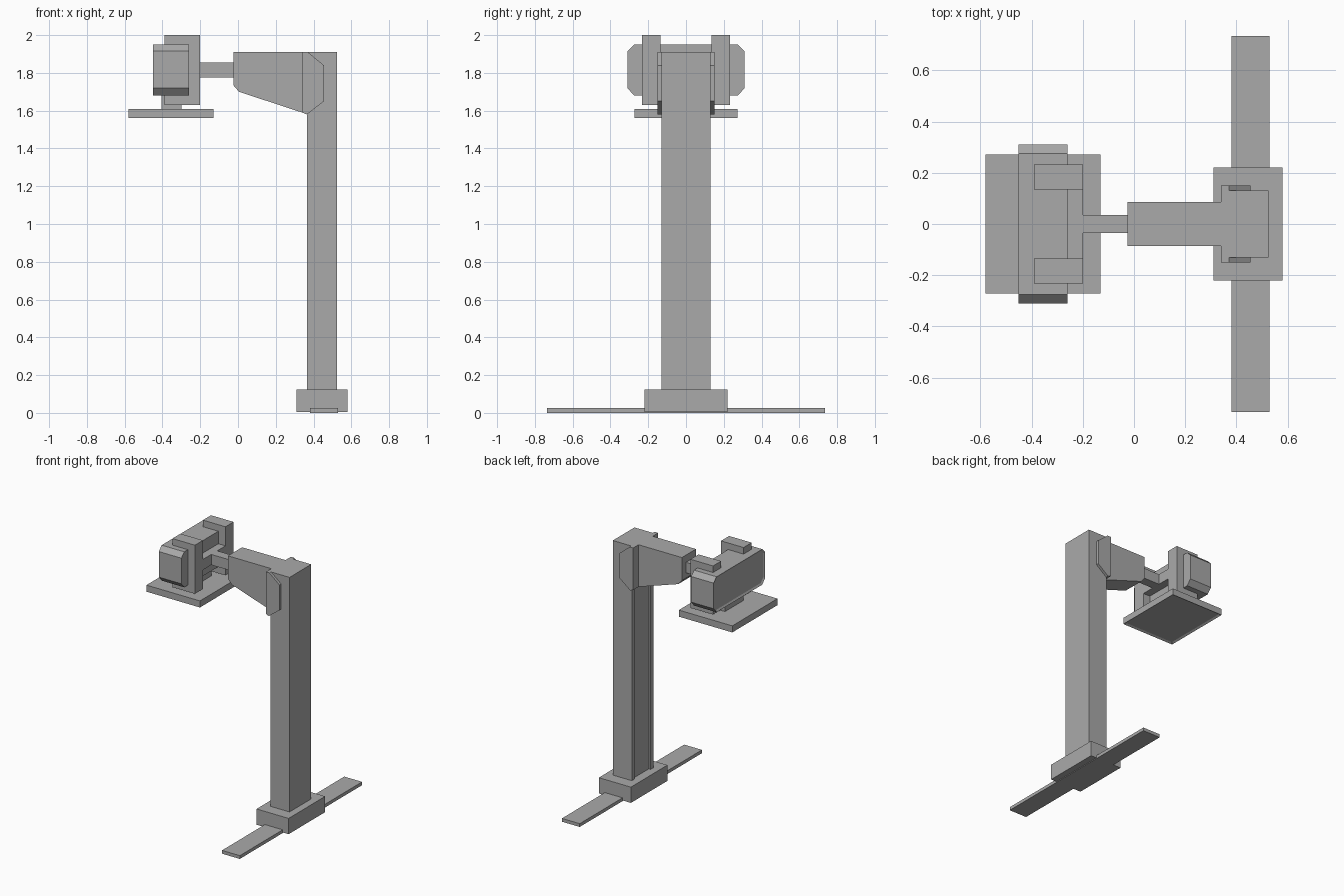
import bpy
import bmesh

cube = bpy.data.objects.get("Cube")
if cube:
    bpy.data.objects.remove(cube, do_unlink=True)

grey = bpy.data.materials.new("plain grey")
grey.use_nodes = True
colour = (0.4, 0.4, 0.4, 1)
grey.diffuse_color = colour
grey.node_tree.nodes["Principled BSDF"].inputs["Base Color"].default_value = colour


def prism(name, profile, axis, lo, hi, recess=None):
    """Extrude a closed profile along an axis; optionally sink a rimmed panel
    into the face that points along recess = (direction, rim, depth)."""
    def place(a, b, t):
        return (t, a, b) if axis == "x" else (a, t, b)

    bm = bmesh.new()
    verts = [bm.verts.new(place(a, b, lo)) for a, b in profile]
    face = bm.faces.new(verts)
    out = bmesh.ops.extrude_face_region(bm, geom=[face])
    shift = place(0, 0, hi - lo)
    bmesh.ops.translate(bm, vec=shift,
                        verts=[v for v in out["geom"] if isinstance(v, bmesh.types.BMVert)])
    bmesh.ops.recalc_face_normals(bm, faces=bm.faces[:])
    if recess:
        (dx, dy, dz), rim, depth = recess
        bm.normal_update()
        panel = max(bm.faces, key=lambda f: f.normal.x * dx + f.normal.y * dy + f.normal.z * dz)
        bmesh.ops.inset_individual(bm, faces=[panel], thickness=rim)
        bmesh.ops.translate(bm, verts=panel.verts[:], vec=(-dx * depth, -dy * depth, -dz * depth))
    mesh = bpy.data.meshes.new(name)
    bm.to_mesh(mesh)
    bm.free()
    mesh.materials.append(grey)
    obj = bpy.data.objects.new(name, mesh)
    bpy.context.collection.objects.link(obj)
    return obj


def box(name, x, y, z, recess=None):
    profile = [(x[0], z[0]), (x[1], z[0]), (x[1], z[1]), (x[0], z[1])]
    return prism(name, profile, "y", y[0], y[1], recess)


# Floor stand
box("foot_bar", (0.38, 0.53), (-0.735, 0.735), (0, 0.025))
box("base_block", (0.31, 0.58), (-0.22, 0.22), (0.005, 0.125))

# Column with a shallow rail channel facing the arm
box("column", (0.38, 0.525), (-0.13, 0.13), (0.12, 1.91))
for side, name in ((1, "left_rail"), (-1, "right_rail")):
    box(name, (0.365, 0.38), sorted((side * 0.095, side * 0.13)), (0.12, 1.91))

# Clamp: cheeks on both sides of the column and a bridge across its face
cheek = [(0.34, 1.91), (0.37, 1.91), (0.455, 1.84), (0.455, 1.65), (0.365, 1.58), (0.34, 1.59)]
for side, name in ((1, "left_cheek"), (-1, "right_cheek")):
    lo, hi = sorted((side * 0.13, side * 0.15))
    prism(name, cheek, "y", lo, hi)
bridge = [(0.34, 1.91), (0.38, 1.91), (0.38, 1.58), (0.365, 1.58), (0.34, 1.59)]
prism("clamp_bridge", bridge, "y", -0.13, 0.13)

# Tapered arm and slim link
arm = [(-0.025, 1.91), (0.34, 1.91), (0.34, 1.59), (0.005, 1.7), (-0.025, 1.735)]
prism("arm", arm, "y", -0.085, 0.085)
box("link", (-0.21, -0.02), (-0.036, 0.036), (1.775, 1.855))

# Yoke holding the head
box("yoke_crossbar", (-0.26, -0.2), (-0.14, 0.14), (1.775, 1.855))
for side, name in ((1, "left_yoke"), (-1, "right_yoke")):
    box(name, (-0.39, -0.2), sorted((side * 0.135, side * 0.232)), (1.63, 2.0))

# Chamfered head housing with a sunken outer panel
housing = [(-0.31, 1.72), (-0.275, 1.68), (0.275, 1.68), (0.31, 1.72),
           (0.31, 1.915), (0.275, 1.95), (-0.275, 1.95), (-0.31, 1.915)]
prism("head_housing", housing, "x", -0.45, -0.26, ((-1, 0, 0), 0.015, 0.008))

# Neck and panel under the head
box("neck", (-0.405, -0.3), (-0.11, 0.11), (1.6, 1.69))
box("lower_panel", (-0.58, -0.13), (-0.272, 0.272), (1.56, 1.61), ((0, 0, -1), 0.02, 0.008))
